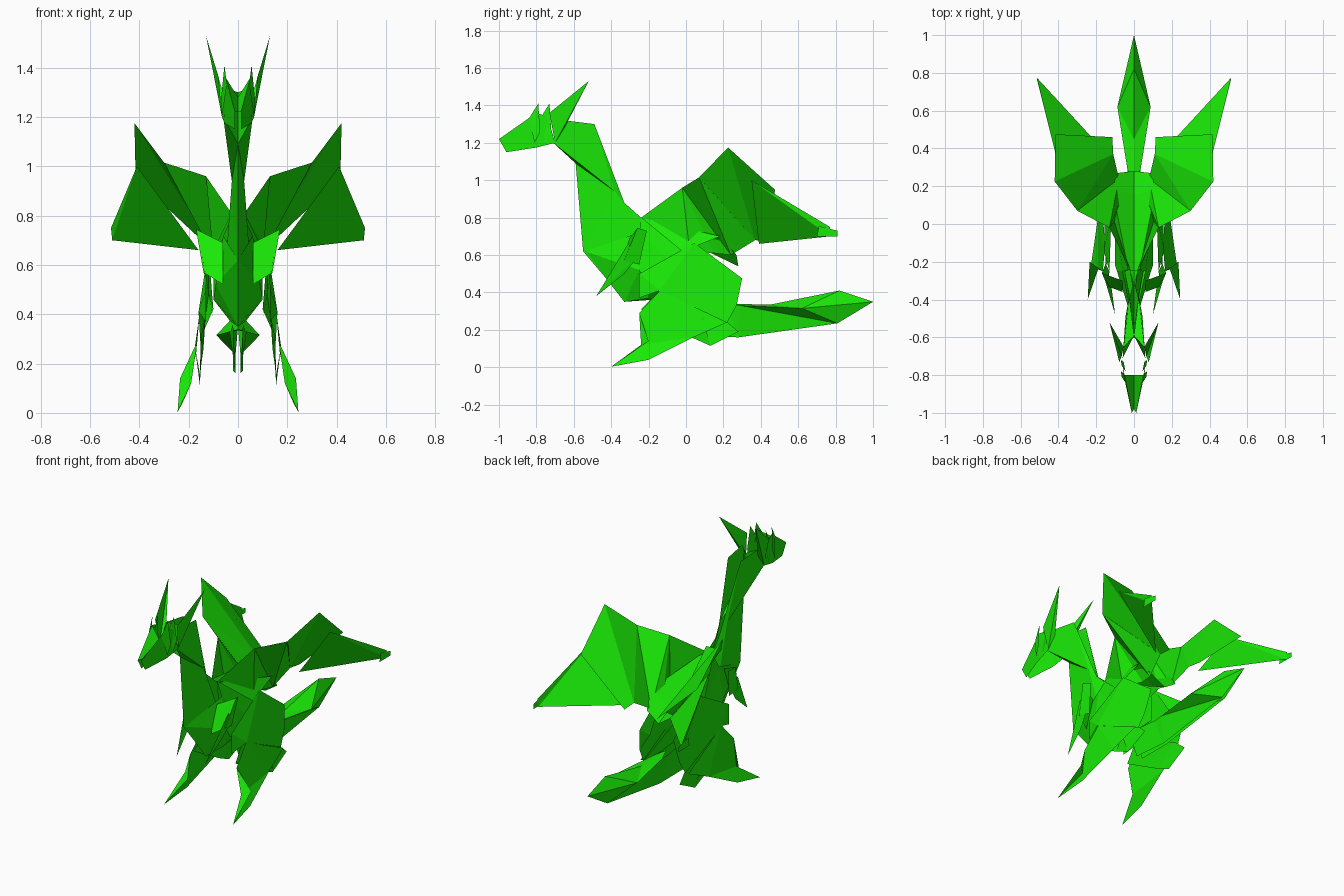
import bpy

green = bpy.data.materials.new("green_paper")
green.diffuse_color = (0.01, 0.82, 0.002, 1)


def folded(name, points, faces):
    """One folded paper sheet on the right side, mirrored to the left."""
    mesh = bpy.data.meshes.new(name)
    mesh.from_pydata(points, [], faces)
    mesh.materials.append(green)
    obj = bpy.data.objects.new(name, mesh)
    bpy.context.collection.objects.link(obj)
    mod = obj.modifiers.new("mirror", 'MIRROR')
    mod.merge_threshold = 0.0005
    return obj


# Neck: thin sheet, sharp front edge, open towards the back
folded("neck", [
    (.060, -.71, 1.20), (.055, -.65, 1.32), (.045, -.49, 1.30), (.025, -.38, .94),
    (0, -.59, 1.09), (.006, -.33, .88), (0, -.55, .62), (0, -.33, .36),
    (.050, -.25, .60), (.020, -.24, .80), (0, -.60, 1.30)],
    [(0, 4, 3), (0, 3, 2, 1), (2, 3, 5), (4, 6, 3), (3, 6, 8), (3, 8, 9, 5),
     (6, 7, 8), (4, 0, 1, 10)])

# Snout with its forehead and cheeks
folded("snout", [
    (.012, -1.0, 1.22), (.012, -.96, 1.15), (.055, -.80, 1.175), (.065, -.70, 1.20),
    (.060, -.74, 1.34), (.050, -.80, 1.36), (0, -.80, 1.28), (0, -.98, 1.22)],
    [(0, 1, 2, 5), (2, 3, 4, 5), (0, 5, 6, 7)])

# Horns sweeping back, and two small ears
folded("horn", [
    (.065, -.70, 1.20), (.078, -.73, 1.36), (.13, -.52, 1.53), (.055, -.65, 1.28)],
    [(0, 1, 2), (0, 2, 3)])
for name, y in (("front_ear", -.79), ("rear_ear", -.73)):
    folded(name, [(.055, y, 1.41), (.045, y - .05, 1.33), (.065, y - .02, 1.20),
                  (.07, y + .01, 1.26)], [(0, 1, 2), (0, 2, 3)])

# Chest and belly
folded("chest", [
    (0, -.54, .62), (0, -.33, .35), (.10, -.22, .46), (.06, -.25, .72),
    (.02, -.24, .80), (.09, -.25, .52), (.10, .04, .46), (0, -.05, .37),
    (.03, -.20, .37), (.10, .04, .62)],
    [(0, 1, 5), (0, 5, 3), (1, 8, 2, 5), (1, 7, 8), (8, 7, 6, 2), (2, 6, 5),
     (3, 5, 6), (4, 9, 6, 3)])

# Back: deep valley between the wing roots
folded("back", [
    (0, -.25, .80), (.03, -.24, .80), (.115, .185, .70), (0, .155, .60),
    (.09, .27, .60), (0, .28, .54), (.12, -.02, .62)],
    [(0, 3, 2, 1), (2, 3, 5, 4), (1, 2, 6)])

# Arms: broad upper sheet and pointed claws
folded("arm", [
    (.17, -.26, .745), (.06, -.30, .69), (.06, -.36, .52), (.14, -.33, .57),
    (.15, -.21, .73), (.13, -.25, .55)],
    [(0, 1, 2, 3), (0, 3, 5, 4)])
folded("claw", [
    (.15, -.31, .66), (.14, -.25, .60), (.10, -.48, .38), (.12, -.33, .50)],
    [(0, 2, 1), (1, 2, 3)])

# Wings: pleated fan from the shoulder out to the peak
folded("wing_fan", [
    (.42, .225, 1.175), (.415, .475, .95), (.115, .46, .67), (.11, .37, .68),
    (.30, .07, 1.015), (.08, .24, .60), (.13, -.02, .96), (.06, .15, .61),
    (.02, -.24, .80), (.10, .02, .62), (.28, .11, .97)],
    [(0, 1, 2, 3), (0, 3, 4), (4, 3, 5), (4, 5, 6), (5, 7, 6),
     (6, 7, 9), (6, 9, 8), (4, 10, 3)])
# Trailing wing sheet with a small folded tip
folded("wing_tip", [
    (.41, .35, 1.0), (.515, .77, .75), (.51, .77, .70), (.16, .39, .66),
    (.515, .71, .755), (.515, .81, .73), (.515, .81, .70), (.515, .70, .70)],
    [(0, 1, 2), (0, 2, 3), (4, 5, 6, 7)])

# Thighs: large outer panel with a rear fold
folded("thigh", [
    (.12, .045, .665), (.12, .30, .475), (.14, .27, .33), (.15, .22, .24),
    (.16, -.14, .41), (.13, -.25, .50), (.13, -.25, .37), (.10, .22, .42)],
    [(0, 1, 2, 3, 4), (0, 4, 5), (4, 6, 5), (0, 7, 1), (1, 7, 2)])

# Lower legs: shin sheet, heel and long foot
folded("shin", [
    (.155, -.14, .41), (.165, -.25, .29), (.19, -.24, .12), (.245, -.40, .003),
    (.225, -.20, .04), (.19, .04, .16), (.17, .22, .24), (.235, -.20, .14)],
    [(0, 1, 2, 5), (0, 5, 6), (2, 3, 4, 5), (1, 7, 3, 2)])
folded("heel", [
    (.13, -.14, .41), (.15, -.24, .31), (.155, .03, .16), (.155, .13, .115),
    (.15, .28, .19), (.14, .20, .26), (.175, .09, .27)],
    [(0, 1, 2, 5), (2, 3, 4, 5), (2, 3, 6)])

# Tail: ridge on top, wide flanks, keel below
folded("tail", [
    (0, .20, .34), (0, .45, .335), (0, .82, .41), (0, 1.0, .35),
    (.035, .29, .33), (.088, .62, .315), (.01, .81, .235), (.01, .28, .16),
    (.03, .22, .33), (.02, -.02, .36), (.02, .05, .17)],
    [(0, 1, 4), (1, 5, 4), (1, 2, 5), (2, 3, 5), (5, 3, 6),
     (4, 5, 6), (4, 6, 7), (8, 4, 7), (9, 8, 7, 10)])
